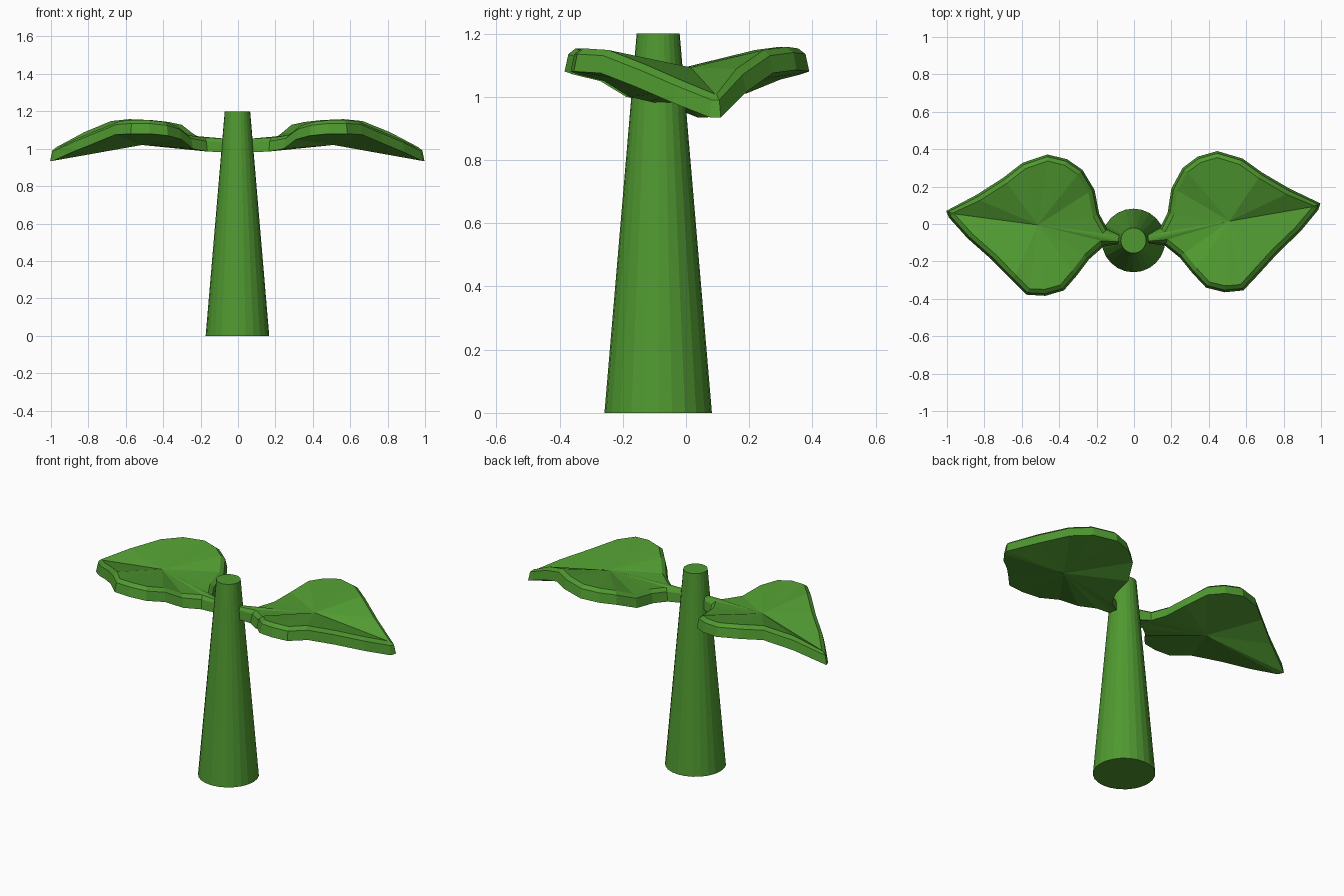
import bpy, bmesh, math
from mathutils import Vector, Matrix

if "Cube" in bpy.data.objects:
    bpy.data.objects.remove(bpy.data.objects["Cube"])

green = bpy.data.materials.new("leaf_green")
green.diffuse_color = (0.08, 0.32, 0.03, 1)
green.use_nodes = True
green.node_tree.nodes["Principled BSDF"].inputs["Base Color"].default_value = green.diffuse_color

STEM = Vector((-0.003, -0.088, 0))

# Leaf underside outline, counter-clockwise from the stem
OUTLINE = [
    (0.05, -0.10, 0.98), (0.165, -0.115, 0.985), (0.245, -0.18, 1.00), (0.31, -0.26, 1.05),
    (0.385, -0.34, 1.07), (0.485, -0.365, 1.08), (0.585, -0.355, 1.08), (0.665, -0.27, 1.075),
    (0.77, -0.155, 1.03), (0.89, -0.04, 0.98), (0.985, 0.075, 0.935), (0.997, 0.11, 0.935),
    (0.83, 0.19, 1.015), (0.685, 0.275, 1.075), (0.58, 0.35, 1.085), (0.445, 0.39, 1.08),
    (0.34, 0.36, 1.07), (0.26, 0.30, 1.055), (0.20, 0.19, 1.01), (0.18, 0.06, 0.995),
    (0.14, -0.02, 0.985), (0.05, -0.07, 0.98),
]
CENTRE = Vector((0.51, 0.015, 1.02))


def finish(name, bm):
    bmesh.ops.recalc_face_normals(bm, faces=bm.faces)
    mesh = bpy.data.meshes.new(name)
    bm.to_mesh(mesh)
    bm.free()
    mesh.materials.append(green)
    obj = bpy.data.objects.new(name, mesh)
    bpy.context.collection.objects.link(obj)
    return obj


def leaf_ring(inset, lift):
    pts = [Vector(p) for p in OUTLINE]
    n = len(pts)
    ring = []
    for i, p in enumerate(pts):
        before = (p - pts[i - 1]).to_2d().normalized()
        after = (pts[(i + 1) % n] - p).to_2d().normalized()
        t = (before + after).normalized()
        d = inset * (0.25 if i in (0, n - 1) else 1.0)
        ring.append(p + Vector((-t.y * d, t.x * d, lift)))
    return ring


def make_leaf(name, matrix):
    bm = bmesh.new()
    # Underside rim, side wall top, bevelled upper rim
    rings = [[bm.verts.new(p) for p in leaf_ring(*r)]
             for r in ((0, 0), (0.012, 0.055), (0.035, 0.073))]
    n = len(OUTLINE)
    low = bm.verts.new(CENTRE)
    high = bm.verts.new(CENTRE + Vector((0, 0, 0.073)))
    for i in range(n):
        j = (i + 1) % n
        for a, b in zip(rings, rings[1:]):
            bm.faces.new((a[i], a[j], b[j], b[i]))
        # Folded blade surfaces meet at one centre point
        bm.faces.new((rings[0][j], rings[0][i], low))
        bm.faces.new((rings[-1][i], rings[-1][j], high))
    bm.transform(matrix)
    return finish(name, bm)


# Tapered stem
bm = bmesh.new()
bmesh.ops.create_cone(bm, cap_ends=True, segments=24, radius1=0.17, radius2=0.068,
                      depth=1.2, matrix=Matrix.Translation(STEM + Vector((0, 0, 0.6))))
finish("stem", bm)

# Two leaves, the left one mirrored and turned slightly about the stem
make_leaf("right_leaf", Matrix.Identity(4))
turn = (Matrix.Translation(STEM) @ Matrix.Rotation(0.04, 4, 'Z')
        @ Matrix.Translation(-STEM) @ Matrix.Scale(-1, 4, (1, 0, 0)))
make_leaf("left_leaf", turn)
